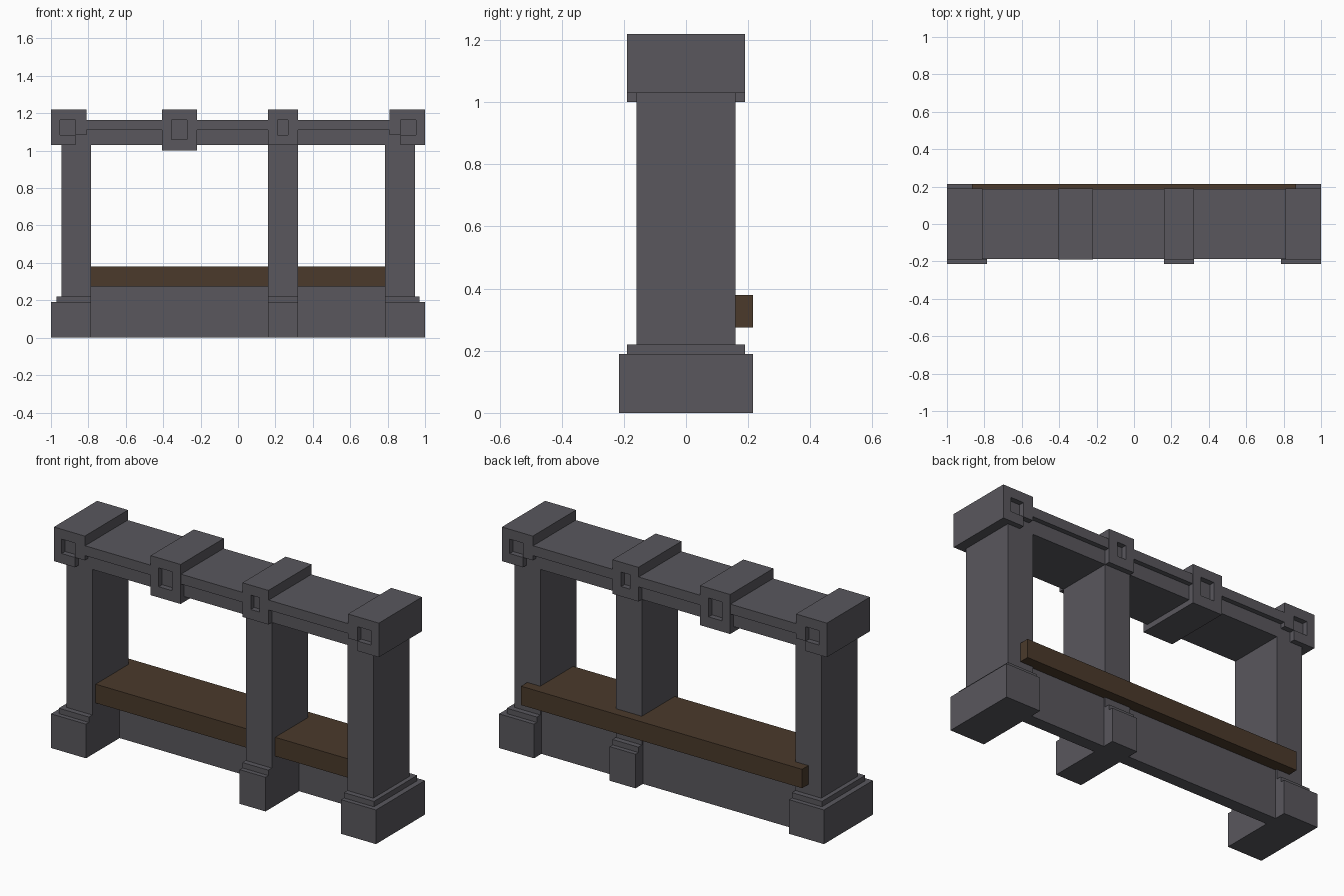
import bpy
import bmesh
from mathutils import Vector

if "Cube" in bpy.data.objects:
    bpy.data.objects.remove(bpy.data.objects["Cube"], do_unlink=True)


def make_material(name, rgb):
    m = bpy.data.materials.new(name)
    m.use_nodes = True
    m.diffuse_color = (*rgb, 1)
    m.node_tree.nodes["Principled BSDF"].inputs["Base Color"].default_value = (*rgb, 1)
    return m


STONE = make_material("dark_stone", (0.10, 0.096, 0.11))
WOOD = make_material("brown_wood", (0.069, 0.042, 0.024))

# Shared measurements
POST_Y, CAP_Y, BASE_Y = 0.16, 0.19, 0.215
BEAM_Z, CAP_TOP, INNER = 1.03, 1.22, 0.785


def box(name, x, y, z, mat=STONE):
    """Box from (min, max) ranges along each axis."""
    lo, hi = Vector((x[0], y[0], z[0])), Vector((x[1], y[1], z[1]))
    bm = bmesh.new()
    bmesh.ops.create_cube(bm, size=1)
    for v in bm.verts:
        v.co = Vector((v.co[i] + 0.5) * (hi[i] - lo[i]) + lo[i] for i in range(3))
    me = bpy.data.meshes.new(name)
    bm.to_mesh(me)
    bm.free()
    me.materials.append(mat)
    ob = bpy.data.objects.new(name, me)
    bpy.context.collection.objects.link(ob)
    return ob


def both(half):
    return (-half, half)


def carve(ob, x, z):
    """Sink a rectangle into the front and back of a block, down to post depth."""
    for s in (-1, 1):
        cutter = box("recess_cutter", x, sorted((s * POST_Y, s * 0.3)), z)
        cutter.hide_render = True
        mod = ob.modifiers.new("recess", "BOOLEAN")
        mod.operation, mod.solver, mod.object = "DIFFERENCE", "EXACT", cutter
        bpy.context.view_layer.update()
        evaluated = ob.evaluated_get(bpy.context.evaluated_depsgraph_get())
        carved = bpy.data.meshes.new_from_object(evaluated)
        ob.modifiers.clear()
        ob.data = carved
        bpy.data.objects.remove(cutter, do_unlink=True)


def flip(s, a, b):
    return sorted((s * a, s * b))


# End posts with stepped bases and notched caps
for s, side in ((-1, "right"), (1, "left")):
    box(side + "_post", flip(s, INNER, 0.945), both(POST_Y), (0.22, BEAM_Z))
    box(side + "_post_base", flip(s, INNER, 1), both(BASE_Y), (0, 0.19))
    box(side + "_post_step", flip(s, INNER, 0.97), both(CAP_Y), (0.19, 0.22))
    cap = box(side + "_cap", flip(s, 0.81, 1), both(CAP_Y), (BEAM_Z, CAP_TOP))
    carve(cap, flip(s, 0.87, 0.952), (1.085, 1.165))
    carve(cap, flip(s, 0.7, 0.87), (0.9, 1.085))

# Middle post
MID = (0.16, 0.32)
box("middle_post", MID, both(POST_Y), (0.22, BEAM_Z))
box("middle_post_base", MID, both(BASE_Y), (0, 0.19))
box("middle_post_step", MID, both(CAP_Y), (0.19, 0.22))
middle_cap = box("middle_cap", MID, both(CAP_Y), (BEAM_Z, CAP_TOP))
carve(middle_cap, (0.212, 0.266), (1.085, 1.165))

# Hanging block on the beam, without a post
HANG = (-0.405, -0.22)
hanging_cap = box("hanging_cap", HANG, both(CAP_Y), (1.0, CAP_TOP))
carve(hanging_cap, (-0.355, -0.272), (1.06, 1.165))

# Beam sections between the caps, each with an overhanging upper ledge
edges = [-0.81, *HANG, *MID, 0.81]
for n in range(3):
    span = edges[2 * n:2 * n + 2]
    box(f"beam_{n + 1}", span, both(POST_Y), (BEAM_Z, 1.11))
    box(f"beam_ledge_{n + 1}", span, both(0.187), (1.11, 1.165))

# Low back wall and the wooden seat that overhangs it
box("low_wall", both(INNER), (0.08, 0.15), (0, 0.275))
box("seat", both(INNER), (-0.13, POST_Y), (0.275, 0.38), WOOD)
box("seat_back_edge", both(0.865), (POST_Y, BASE_Y), (0.275, 0.38), WOOD)
